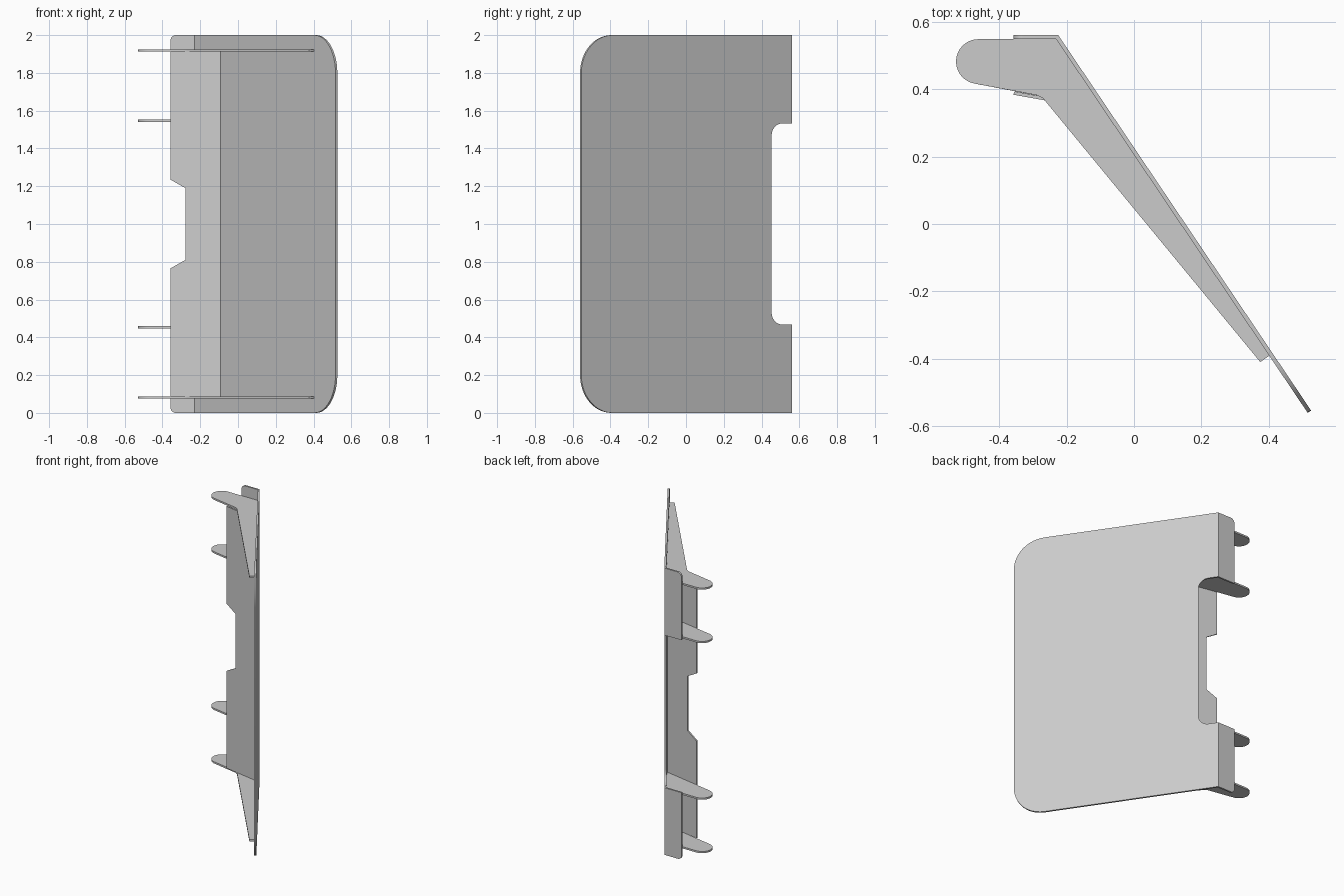
import bpy, bmesh
from math import sin, cos, pi, radians
from mathutils import Vector

if "Cube" in bpy.data.objects:
    bpy.data.objects.remove(bpy.data.objects["Cube"])

OUT_BEND, IN_BEND = Vector((-0.225, 0.561)), Vector((-0.2313, 0.549))
OUT_TIP, IN_TIP = Vector((0.526, -0.554)), Vector((0.516, -0.561))
LENGTH = (OUT_TIP - OUT_BEND).length


def arc(cx, cy, r, a0, a1, n=12):
    """Points on an arc, angles in degrees."""
    return [(cx + r * cos(radians(a0 + (a1 - a0) * i / n)),
             cy + r * sin(radians(a0 + (a1 - a0) * i / n))) for i in range(n + 1)]


def sheet(name, pts, side_a, side_b):
    """Solid sheet from a 2D outline; side_a and side_b place its two faces."""
    bm = bmesh.new()
    a = [bm.verts.new(side_a(*p)) for p in pts]
    b = [bm.verts.new(side_b(*p)) for p in pts]
    bm.faces.new(a)
    bm.faces.new(b[::-1])
    for i in range(len(pts)):
        j = (i + 1) % len(pts)
        bm.faces.new((a[i], b[i], b[j], a[j]))
    bmesh.ops.recalc_face_normals(bm, faces=bm.faces)
    mesh = bpy.data.meshes.new(name)
    bm.to_mesh(mesh)
    bm.free()
    ob = bpy.data.objects.new(name, mesh)
    bpy.context.collection.objects.link(ob)
    bpy.context.view_layer.objects.active = ob
    bpy.ops.object.select_all(action='DESELECT')
    ob.select_set(True)
    bpy.ops.object.shade_smooth_by_angle(angle=radians(30))
    return ob


def along(p, q, span):
    """Map (distance, height) onto the upright plane through p and q."""
    return lambda s, z: (*p.lerp(q, s / span), z)


# Sloped main panel: rounded free corners, rounded notch at the bend edge
panel = [(0, 0)] + arc(LENGTH - 0.2, 0.2, 0.2, -90, 0) \
    + arc(LENGTH - 0.2, 1.8, 0.2, 0, 90) + [(0, 2), (0, 1.532)] \
    + arc(0.065, 1.467, 0.065, 90, 0, 8) + arc(0.065, 0.533, 0.065, 0, -90, 8) \
    + [(0, 0.468)]
sheet("main_panel", panel, along(OUT_BEND, OUT_TIP, LENGTH), along(IN_BEND, IN_TIP, LENGTH))

# Folded back flanges, one above and one below the notch
flange = [(1, 0.468), (0, 0.468)] + \
    [(0.22 * (1 - cos(t)), 0.03 * (1 - sin(t))) for t in [i * pi / 12 for i in range(7)]] + [(1, 0)]
for name, flip in (("lower_flange", False), ("upper_flange", True)):
    pts = [(s, 2 - z if flip else z) for s, z in flange]
    sheet(name, pts, along(Vector((-0.358, 0.561)), OUT_BEND, 1),
          along(Vector((-0.358, 0.549)), IN_BEND, 1))

# Flat inner panel with a tapered cut-out along its free edge
inner = [(0, 0.087), (1, 0.087), (1, 1.913), (0, 1.913), (0, 1.235), (0.3, 1.19),
         (0.3, 0.81), (0, 0.765)]
sheet("inner_panel", inner, along(Vector((-0.355, 0.394)), Vector((-0.1, 0.346)), 1),
      along(Vector((-0.358, 0.384)), Vector((-0.093, 0.336)), 1))

# Horizontal ribs with rounded tabs: long ones outside, short ones by the notch
tab = arc(-0.462, 0.4825, 0.0665, 90, 260, 18)
long_rib = tab + [(-0.29, 0.383), (-0.27, 0.373), (0.375, -0.41), (0.402, -0.391), tuple(IN_BEND)]
short_rib = tab + [(-0.098, 0.346), (-0.1, 0.354), tuple(IN_BEND)]
for name, pts, h in (("lower_long_rib", long_rib, 0.081), ("lower_short_rib", short_rib, 0.454),
                     ("upper_short_rib", short_rib, 1.546), ("upper_long_rib", long_rib, 1.919)):
    sheet(name, pts, lambda x, y: (x, y, h - 0.006), lambda x, y: (x, y, h + 0.006))
